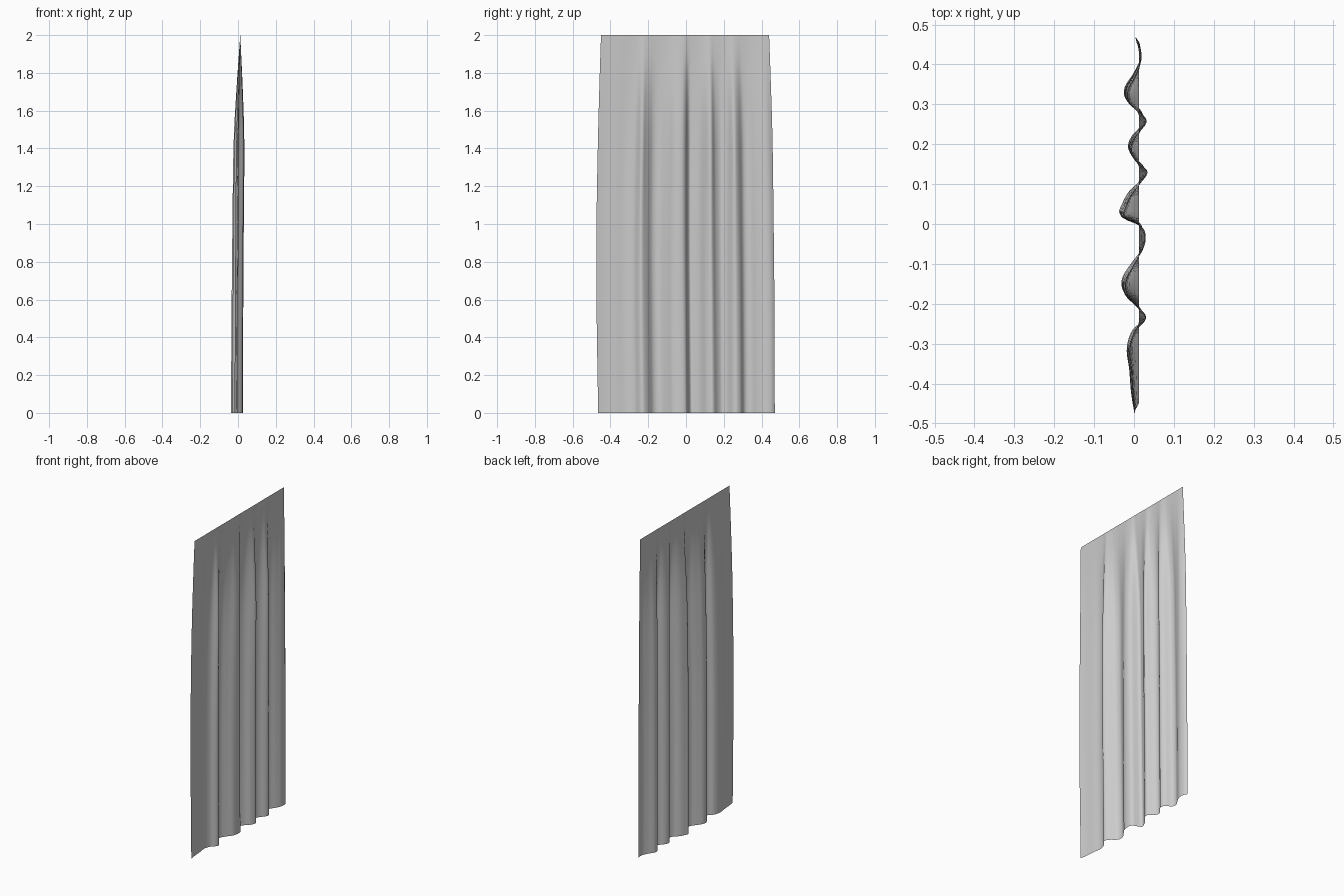
import bpy, bmesh
from mathutils import Vector

cube = bpy.data.objects.get("Cube")
if cube:
    bpy.data.objects.remove(cube, do_unlink=True)

TOP_X = 0.012     # straight hanging line along the top
COLS, ROWS = 140, 20

# Fold profile at the hem: (y, x)
FOLDS = [(-0.47, 0.0), (-0.43, -0.007), (-0.37, -0.012), (-0.315, -0.018), (-0.27, -0.004),
         (-0.235, 0.03), (-0.205, 0.008), (-0.175, -0.025), (-0.14, -0.03), (-0.1, -0.006),
         (-0.065, 0.02), (-0.03, 0.029), (0.0, 0.016), (0.02, -0.034), (0.05, -0.029),
         (0.08, -0.012), (0.11, 0.018), (0.14, 0.033), (0.162, 0.003), (0.19, -0.015),
         (0.22, -0.005), (0.262, 0.031), (0.288, 0.015), (0.308, -0.018), (0.34, -0.024),
         (0.38, 0.0), (0.42, 0.018), (0.45, 0.016), (0.47, 0.003)]

# By height: fold strength toward -x, toward +x, and the two side edges
HEIGHTS = [(0, 1.0, 0.65, -0.465, 0.47), (0.6, 0.92, 0.75, -0.474, 0.468),
           (1.0, 0.84, 0.88, -0.474, 0.464), (1.45, 0.7, 1.0, -0.466, 0.458),
           (1.75, 0.36, 0.55, -0.458, 0.449), (2, 0, 0, -0.45, 0.44)]


def smooth_sample(table, t):
    """Cubic interpolation through rows keyed by their first value."""
    i = 0
    while i < len(table) - 2 and t > table[i + 1][0]:
        i += 1
    a, b = table[i], table[i + 1]
    before, after = table[max(i - 1, 0)], table[min(i + 2, len(table) - 1)]
    w = b[0] - a[0]
    s = (t - a[0]) / w
    out = []
    for k in range(1, len(a)):
        m0 = (b[k] - before[k]) / (b[0] - before[0]) * w
        m1 = (after[k] - a[k]) / (after[0] - a[0]) * w
        out.append((2*s**3 - 3*s**2 + 1) * a[k] + (s**3 - 2*s**2 + s) * m0
                   + (3*s**2 - 2*s**3) * b[k] + (s**3 - s**2) * m1)
    return out


# Curtain cloth: a single sheet whose folds fade out toward the top
bm = bmesh.new()
grid = []
for r in range(ROWS + 1):
    z = 2 * r / ROWS
    inward, outward, y0, y1 = smooth_sample(HEIGHTS, z)
    row = []
    for c in range(COLS + 1):
        u = c / COLS
        fold = smooth_sample(FOLDS, -0.47 + 0.94 * u)[0] - TOP_X
        strength = inward if fold < 0 else outward
        row.append(bm.verts.new(Vector((TOP_X + fold * strength, y0 + (y1 - y0) * u, z))))
    grid.append(row)
for low, high in zip(grid, grid[1:]):
    for c in range(COLS):
        bm.faces.new((low[c], low[c + 1], high[c + 1], high[c])).smooth = True

mesh = bpy.data.meshes.new("curtain_cloth")
bm.to_mesh(mesh)
bm.free()
curtain = bpy.data.objects.new("curtain_cloth", mesh)
bpy.context.collection.objects.link(curtain)

# Plain grey fabric
fabric = bpy.data.materials.new("grey_fabric")
fabric.use_nodes = True
grey = (0.6, 0.6, 0.6, 1)
fabric.diffuse_color = grey
fabric.node_tree.nodes["Principled BSDF"].inputs["Base Color"].default_value = grey
mesh.materials.append(fabric)
